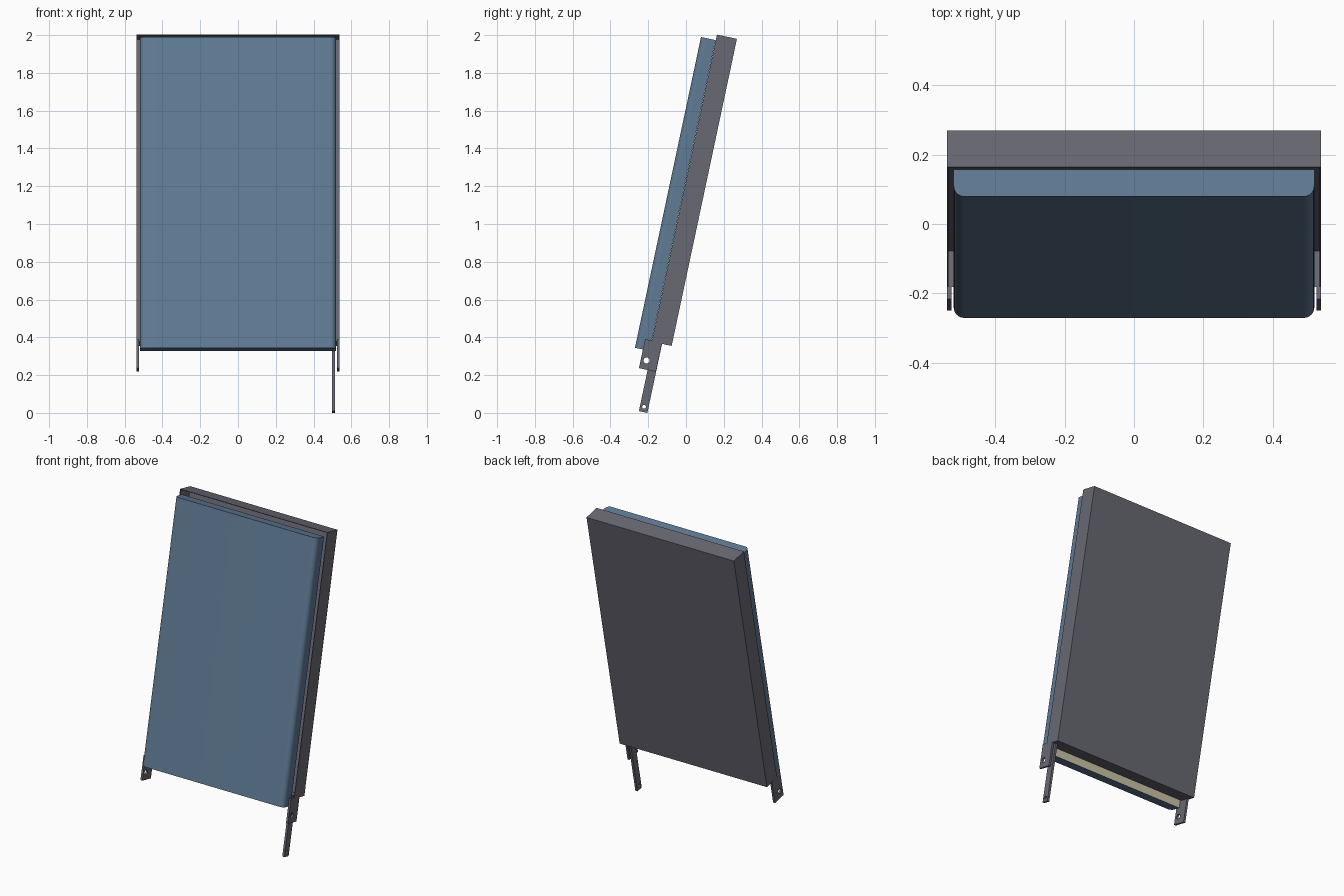
import bpy, bmesh, math
from mathutils import Matrix

if "Cube" in bpy.data.objects:
    bpy.data.objects.remove(bpy.data.objects["Cube"])

# Everything is built upright (x, thickness, height) and leaned back 12 degrees
LEAN = Matrix.Rotation(math.radians(-12), 4, 'X')


def material(name, rgb):
    m = bpy.data.materials.new(name)
    m.diffuse_color = (*rgb, 1)
    m.use_nodes = True
    m.node_tree.nodes["Principled BSDF"].inputs["Base Color"].default_value = m.diffuse_color
    return m


blue = material("blue_fabric", (0.115, 0.195, 0.295))
grey = material("grey_metal", (0.14, 0.14, 0.172))
cream = material("cream_backing", (0.60, 0.55, 0.40))


def finish(name, bm, mats):
    bmesh.ops.recalc_face_normals(bm, faces=bm.faces)
    bm.transform(LEAN)
    mesh = bpy.data.meshes.new(name)
    bm.to_mesh(mesh)
    bm.free()
    ob = bpy.data.objects.new(name, mesh)
    bpy.context.collection.objects.link(ob)
    for m in mats:
        mesh.materials.append(m)
    return ob


def prism(loops, place, direction):
    """Fill outline loops (with holes) and extrude along a direction."""
    bm = bmesh.new()
    for loop in loops:
        vs = [bm.verts.new(place(a, b)) for a, b in loop]
        for i in range(len(vs)):
            bm.edges.new((vs[i - 1], vs[i]))
    bmesh.ops.triangle_fill(bm, use_beauty=True, edges=bm.edges[:])
    ext = bmesh.ops.extrude_face_region(bm, geom=bm.faces[:], use_keep_orig=True)
    verts = [g for g in ext["geom"] if isinstance(g, bmesh.types.BMVert)]
    bmesh.ops.translate(bm, verts=verts, vec=direction)
    return bm


def rect(a0, b0, a1, b1):
    return [(a0, b0), (a1, b0), (a1, b1), (a0, b1)]


def circle(a, b, r, n=24):
    return [(a + r * math.cos(2 * math.pi * i / n), b + r * math.sin(2 * math.pi * i / n))
            for i in range(n)]


def side_plate(name, x0, x1, outline, hole):
    bm = prism([outline, hole], lambda v, u: (x0, v, u), (x1 - x0, 0, 0))
    finish(name, bm, [grey])


# Open-fronted metal back shell
bm = bmesh.new()
bmesh.ops.create_cube(bm, size=1)
bm.transform(Matrix.Translation((0, -0.202, 1.162)) @ Matrix.Diagonal((1.076, 0.108, 1.662, 1)))
bm.normal_update()
front = [f for f in bm.faces if f.normal.y < -0.9]
bmesh.ops.delete(bm, geom=front, context='FACES_ONLY')
shell = finish("back_shell", bm, [grey])
sol = shell.modifiers.new("thickness", 'SOLIDIFY')
sol.thickness = 0.005
# an open shell: make sure the normals point outward before thickening inward
if sum(p.normal.dot(p.center - shell.matrix_world.translation - LEAN @ sol_c)
       for sol_c in [Matrix.Translation((0, -0.202, 1.162)).translation]
       for p in shell.data.polygons) < 0:
    shell.data.flip_normals()
sol.offset = -1

# Cushion with rounded front edges and a cream back face
W, R, F, B = 0.519, 0.03, -0.336, -0.257
right = [(W - R + R * math.sin(t), F + R - R * math.cos(t))
         for t in (i * math.pi / 16 for i in range(9))]
outline = right + [(W, B), (-W, B)] + [(-x, v) for x, v in reversed(right)]
bm = prism([outline], lambda x, v: (x, v, 0.281), (0, 0, 1.682))
for f in bm.faces:
    if all(abs(v.co.y - B) < 1e-4 for v in f.verts):
        f.material_index = 1
cushion = finish("cushion", bm, [blue, cream])
bpy.context.view_layer.objects.active = cushion
cushion.select_set(True)
bpy.ops.object.shade_smooth_by_angle(angle=math.radians(35))
cushion.select_set(False)

# Hinge brackets on both sides
for side, s in (("left", -1), ("right", 1)):
    side_plate(side + "_hinge_bracket", s * 0.525, s * 0.5385,
               rect(-0.293, 0.18, -0.201, 0.337), circle(-0.262, 0.228, 0.016))

# Single lower support bar on the right
side_plate("support_bar", 0.498, 0.513,
           rect(-0.246, -0.0425, -0.2, 0.337), circle(-0.224, -0.015, 0.01))
